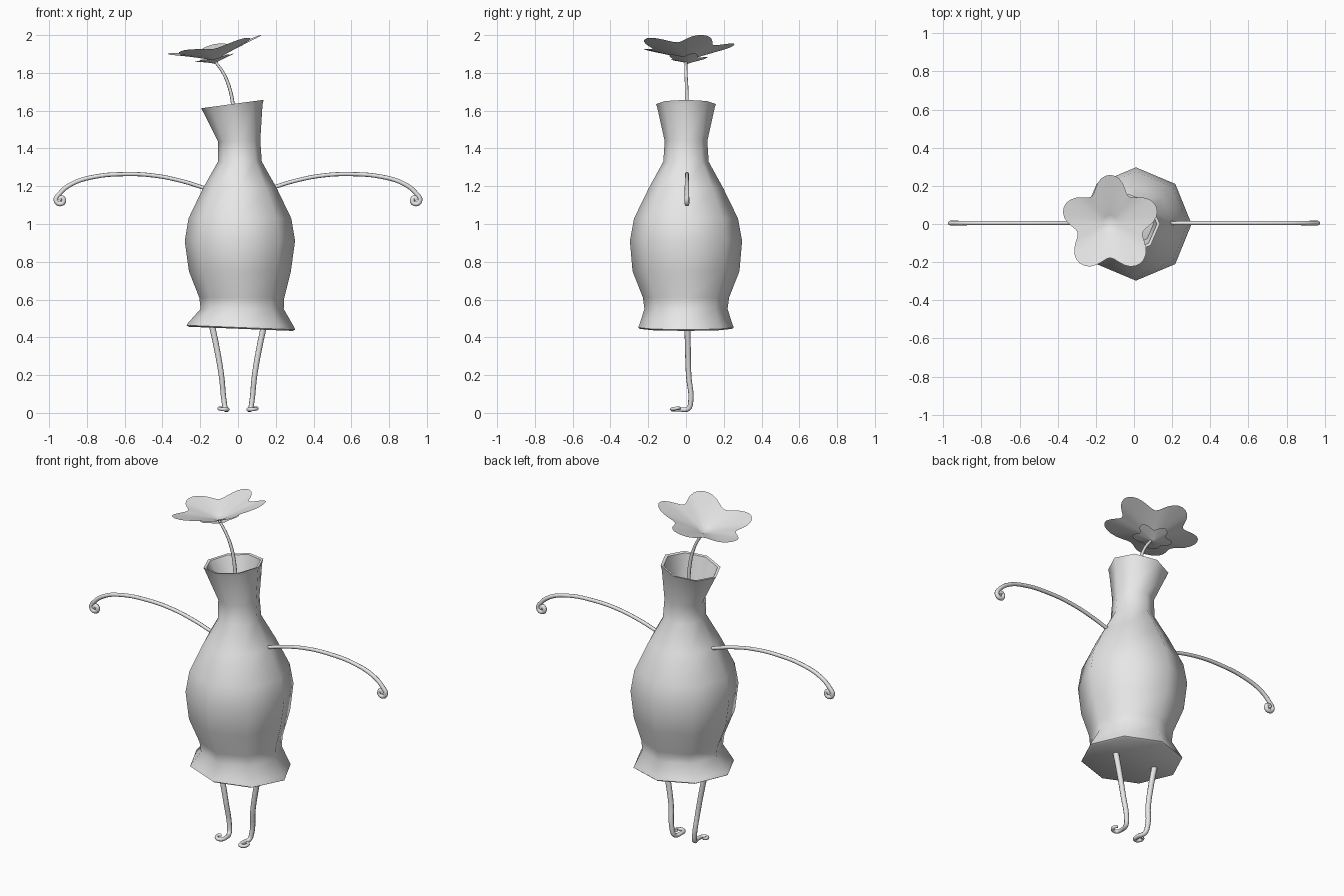
import bpy, bmesh, math

if "Cube" in bpy.data.objects:
    bpy.data.objects.remove(bpy.data.objects["Cube"])

grey = bpy.data.materials.new("plain grey")
grey.diffuse_color = (0.8, 0.8, 0.8, 1)
grey.use_nodes = True
grey.node_tree.nodes["Principled BSDF"].inputs["Base Color"].default_value = grey.diffuse_color


def finish(name, bm, angle):
    me = bpy.data.meshes.new(name)
    bmesh.ops.recalc_face_normals(bm, faces=bm.faces)
    bm.to_mesh(me)
    bm.free()
    ob = bpy.data.objects.new(name, me)
    bpy.context.collection.objects.link(ob)
    me.materials.append(grey)
    bpy.ops.object.select_all(action='DESELECT')
    ob.select_set(True)
    bpy.context.view_layer.objects.active = ob
    bpy.ops.object.shade_smooth_by_angle(angle=math.radians(angle))
    return ob


def bridge(bm, a, b):
    n = len(a)
    for i in range(n):
        bm.faces.new((a[i], a[(i + 1) % n], b[(i + 1) % n], b[i]))


def tube(name, pts, radius, radii, side=1):
    """Tapered round tube through points, mirrored in x when side is -1."""
    cu = bpy.data.curves.new(name, 'CURVE')
    cu.dimensions = '3D'
    cu.bevel_depth = radius
    cu.bevel_resolution = 2
    cu.resolution_u = 5
    cu.use_fill_caps = True
    sp = cu.splines.new('BEZIER')
    sp.bezier_points.add(len(pts) - 1)
    for i, (bp, p) in enumerate(zip(sp.bezier_points, pts)):
        bp.co = (p[0] * side, p[1], p[2])
        bp.handle_left_type = bp.handle_right_type = 'AUTO'
        t = i / (len(pts) - 1)
        bp.radius = radii[0] * (1 - t) + radii[1] * t
    cu.materials.append(grey)
    ob = bpy.data.objects.new(name, cu)
    bpy.context.collection.objects.link(ob)
    bpy.ops.object.select_all(action='DESELECT')
    ob.select_set(True)
    bpy.context.view_layer.objects.active = ob
    bpy.ops.object.convert(target='MESH')
    bpy.context.object.name = name


# Vase body: rings of eight points (height, centre x, radius x, radius y, tilt)
rings = [
    (0.445, 0.015, 0.275, 0.245, -0.04),
    (0.452, 0.015, 0.288, 0.253, -0.04),
    (0.470, 0.015, 0.278, 0.246, -0.03),
    (0.550, 0.022, 0.220, 0.220, 0),
    (0.610, 0.020, 0.225, 0.228, 0),
    (0.750, 0.010, 0.270, 0.283, 0),
    (0.910, 0.010, 0.292, 0.297, 0),
    (1.030, 0.010, 0.272, 0.275, 0),
    (1.190, 0.010, 0.195, 0.197, 0),
    (1.330, 0.010, 0.116, 0.120, 0),
    (1.440, 0.006, 0.112, 0.113, 0.03),
    (1.615, -0.028, 0.158, 0.152, 0.12),
    (1.635, -0.030, 0.166, 0.158, 0.135),
    (1.632, -0.030, 0.150, 0.143, 0.135),
    (1.500, -0.010, 0.112, 0.110, 0.05),
    (1.520, -0.012, 0.060, 0.060, 0),
]
bm = bmesh.new()
loops = []
for z, cx, rx, ry, tilt in rings:
    loop = []
    for i in range(8):
        a = i * math.pi / 4
        loop.append(bm.verts.new((cx + rx * math.cos(a), ry * math.sin(a),
                                  z + tilt * rx * math.cos(a))))
    loops.append(loop)
for a, b in zip(loops, loops[1:]):
    bridge(bm, a, b)
bm.faces.new(loops[0])
bm.faces.new(loops[-1])
finish("vase_body", bm, 60)


# Five-lobed cupped blossom, tilted up towards +x
def blossom(name, size, base, lift):
    cx, cy, n = -0.125, 0.01, 60
    bm = bmesh.new()
    centre = bm.verts.new((cx, cy, base))
    prev = None
    for k in range(1, 7):
        t = k / 6
        loop = []
        for i in range(n):
            a = math.pi / 2 + 2 * math.pi * i / n
            c = math.cos(5 * (a - math.pi / 2))
            lobe = 0.225 + 0.042 * c - 0.008 * c * c - 0.012 * math.sin(a)
            r = size * t * (lobe * t + 0.22 * (1 - t))
            x, y = r * math.cos(a), r * math.sin(a)
            z = base + lift * t ** 0.85 + 0.2 * x + 0.012 * size * c * t * t
            loop.append(bm.verts.new((cx + x, cy + y, z)))
        if prev:
            bridge(bm, prev, loop)
        else:
            for i in range(n):
                bm.faces.new((centre, loop[i], loop[(i + 1) % n]))
        prev = loop
    finish(name, bm, 60)


blossom("flower_petals", 1.0, 1.862, 0.078)
blossom("flower_calyx", 0.42, 1.848, 0.03)

# Flower stem
tube("flower_stem", [(-0.018, 0.005, 1.50), (-0.028, 0.005, 1.64), (-0.048, 0.003, 1.73),
                     (-0.078, 0, 1.80), (-0.122, 0, 1.862)], 0.009, (1.2, 0.8))

# Arms ending in a small spiral, legs ending in a hooked foot
arm = [(0.17, 0.005, 1.188), (0.30, 0.005, 1.228), (0.45, 0.005, 1.257),
       (0.60, 0.005, 1.264), (0.76, 0.005, 1.25), (0.88, 0.005, 1.212),
       (0.945, 0.005, 1.16), (0.964, 0.005, 1.125), (0.942, 0.005, 1.106),
       (0.922, 0.005, 1.122), (0.936, 0.005, 1.140), (0.946, 0.005, 1.126)]
leg = [(0.137, 0.008, 0.46), (0.112, 0.01, 0.34), (0.088, 0.014, 0.20),
       (0.072, 0.024, 0.05), (0.066, 0.012, 0.022), (0.056, -0.035, 0.018),
       (0.064, -0.068, 0.018), (0.086, -0.072, 0.020), (0.100, -0.050, 0.024),
       (0.086, -0.034, 0.026)]
for label, side in (("right", 1), ("left", -1)):
    tube(label + "_arm", arm, 0.012, (0.85, 1.1), side)
    tube(label + "_leg", leg, 0.012, (1.35, 0.7), side)
